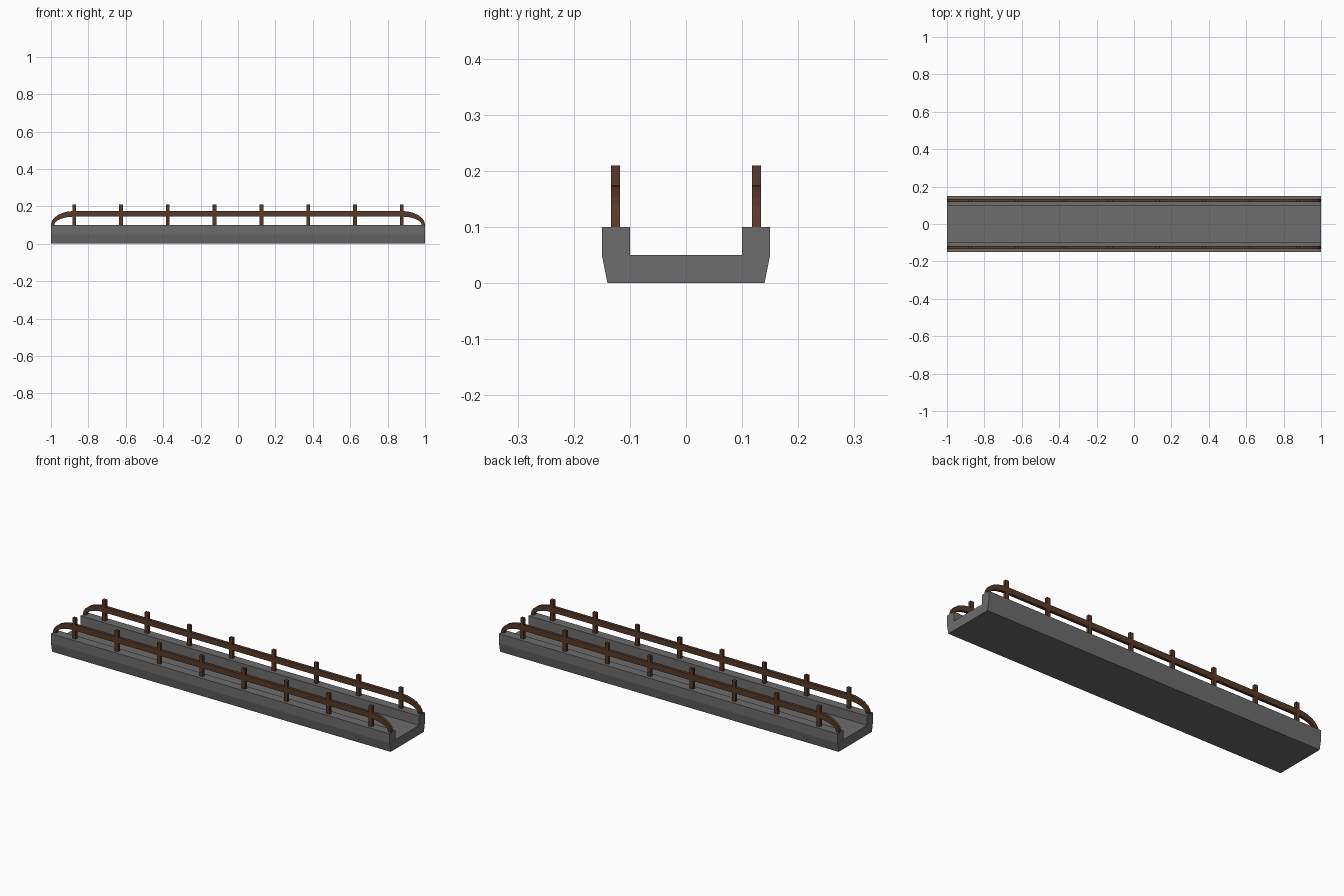
import bpy, bmesh, math

if "Cube" in bpy.data.objects:
    bpy.data.objects.remove(bpy.data.objects["Cube"])


def material(name, rgb):
    m = bpy.data.materials.new(name)
    m.diffuse_color = (*rgb, 1)
    m.use_nodes = True
    m.node_tree.nodes["Principled BSDF"].inputs["Base Color"].default_value = m.diffuse_color
    return m


stone = material("grey_stone", (0.15, 0.15, 0.15))
wood = material("brown_wood", (0.095, 0.042, 0.022))


def add_object(name, bm, mat):
    bmesh.ops.recalc_face_normals(bm, faces=bm.faces)
    me = bpy.data.meshes.new(name)
    bm.to_mesh(me)
    bm.free()
    me.materials.append(mat)
    ob = bpy.data.objects.new(name, me)
    bpy.context.collection.objects.link(ob)
    return ob


def prism(name, points, shift, mat):
    """Extrude a closed outline of 3D points along shift."""
    bm = bmesh.new()
    face = bm.faces.new([bm.verts.new(p) for p in points])
    ext = bmesh.ops.extrude_face_region(bm, geom=[face], use_keep_orig=True)
    verts = [g for g in ext["geom"] if isinstance(g, bmesh.types.BMVert)]
    bmesh.ops.translate(bm, verts=verts, vec=shift)
    return add_object(name, bm, mat)


# Deck with raised kerbs
half = [(0.14, 0), (0.15, 0.05), (0.15, 0.1), (0.1, 0.1), (0.1, 0.05)]
outline = half + [(-y, z) for y, z in reversed(half)]
prism("bridge_deck", [(-1, y, z) for y, z in outline], (2, 0, 0), stone)

# Rail silhouette: straight bar with quarter-round ends down to the kerb
N, WIDTH, RAIL_Y = 6, 0.016, 0.126


def arc(rx, rz):
    """Right-hand end, from the kerb up to the bar."""
    return [(0.875 + rx * math.cos(math.pi / 2 * i / N),
             0.1 + rz * math.sin(math.pi / 2 * i / N)) for i in range(N + 1)]


outer, inner = arc(0.125, 0.075), arc(0.107, 0.045)

for side, label in ((-1, "front"), (1, "back")):
    y0 = side * RAIL_Y - WIDTH / 2
    bm = bmesh.new()
    rows = []
    for y in (y0, y0 + WIDTH):
        for curve in (outer, inner):
            path = curve + [(-x, z) for x, z in reversed(curve)]
            rows.append([bm.verts.new((x, y, z)) for x, z in path])
    o0, i0, o1, i1 = rows
    ring = (o0, o1, i1, i0)
    for k in range(len(o0) - 1):
        for a, b in zip(ring, ring[1:] + ring[:1]):
            bm.faces.new((a[k], a[k + 1], b[k + 1], b[k]))
    for k in (0, -1):
        bm.faces.new([r[k] for r in ring])
    add_object(label + "_rail", bm, wood)

    # Posts
    for n in range(8):
        x = -0.875 + 0.25 * n
        w = 0.01
        base = [(x - w, y0, 0.1), (x + w, y0, 0.1),
                (x + w, y0 + WIDTH, 0.1), (x - w, y0 + WIDTH, 0.1)]
        prism(f"{label}_post_{n + 1}", base, (0, 0, 0.11), wood)
